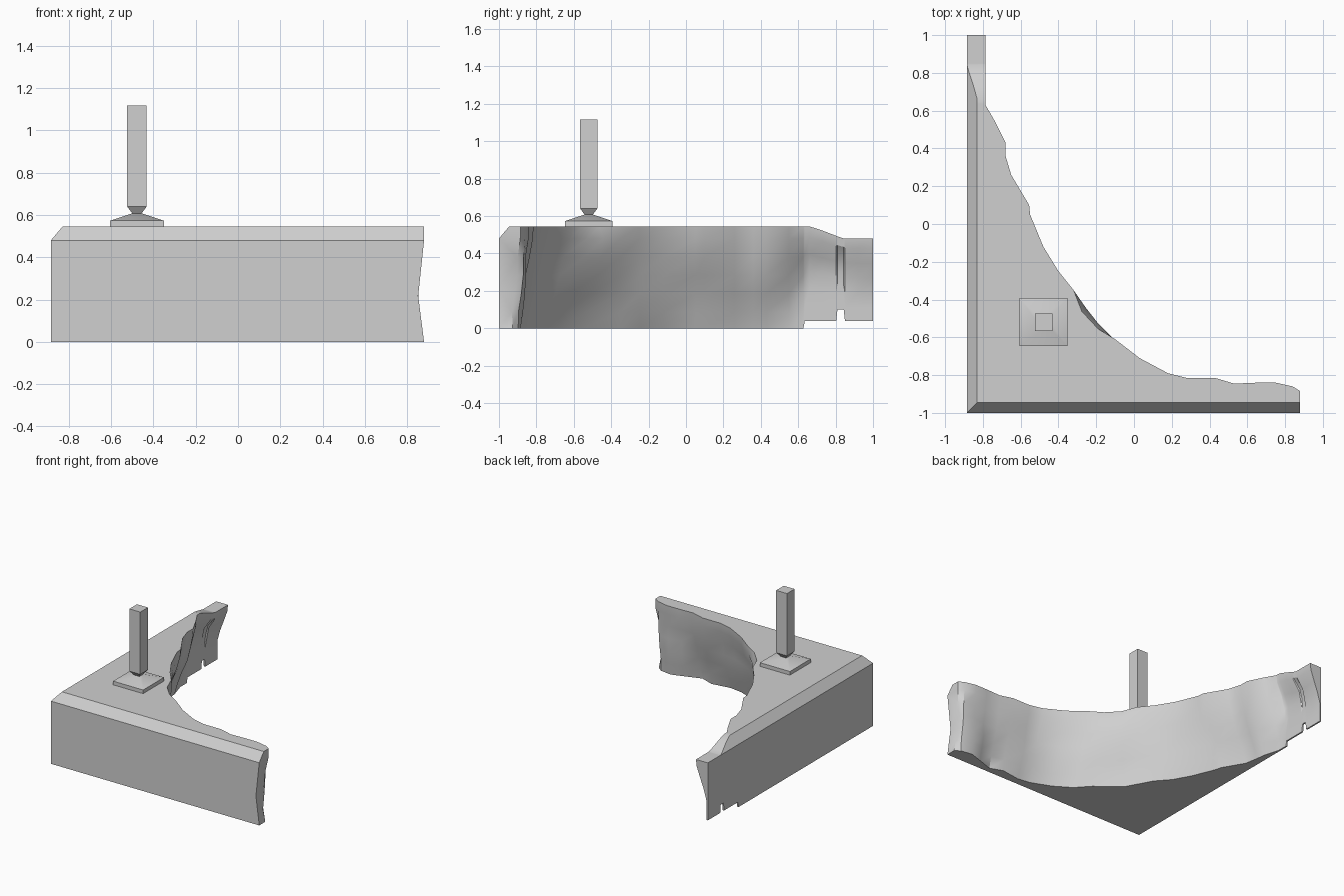
import bpy, bmesh
from mathutils import Vector, noise

cube = bpy.data.objects.get("Cube")
if cube:
    bpy.data.objects.remove(cube)

grey = bpy.data.materials.new("plain grey")
grey.use_nodes = True
grey.diffuse_color = (0.63, 0.63, 0.63, 1)
grey.node_tree.nodes["Principled BSDF"].inputs["Base Color"].default_value = (0.63, 0.63, 0.63, 1)

LEFT, FRONT, TOP, SHOULDER, CHAMFER = -0.885, -1.0, 0.545, 0.48, 0.055


def skin(name, rings, smooth_angle):
    """Join a row of closed rings into one capped solid."""
    bm = bmesh.new()
    rows = [[bm.verts.new(p) for p in ring] for ring in rings]
    n = len(rows[0])
    for a, b in zip(rows, rows[1:]):
        for i in range(n):
            j = (i + 1) % n
            bm.faces.new((a[i], a[j], b[j], b[i]))
    bm.faces.new(rows[0])
    bm.faces.new(rows[-1])
    bmesh.ops.remove_doubles(bm, verts=bm.verts, dist=0.0005)
    bmesh.ops.triangulate(bm, faces=[f for f in bm.faces if len(f.verts) > 4])
    bmesh.ops.recalc_face_normals(bm, faces=bm.faces)
    mesh = bpy.data.meshes.new(name)
    bm.to_mesh(mesh)
    bm.free()
    mesh.materials.append(grey)
    obj = bpy.data.objects.new(name, mesh)
    bpy.context.collection.objects.link(obj)
    bpy.ops.object.select_all(action='DESELECT')
    obj.select_set(True)
    bpy.context.view_layer.objects.active = obj
    bpy.ops.object.shade_smooth_by_angle(angle=smooth_angle)


# Corner slab: rough inner edge, followed from the back end to the right end
edge = [(-0.785, y) for y in (1, 0.92, 0.85, 0.843, 0.81, 0.803, 0.73, 0.66, 0.635, 0.628)]
edge += [(-0.74, 0.55), (-0.68, 0.43), (-0.68, 0.36), (-0.65, 0.26), (-0.555, 0.1),
         (-0.55, 0.05), (-0.48, -0.12), (-0.4, -0.25), (-0.32, -0.35), (-0.25, -0.44),
         (-0.19, -0.52), (-0.1, -0.61), (0.03, -0.71), (0.18, -0.79), (0.28, -0.815),
         (0.43, -0.815), (0.53, -0.845), (0.65, -0.84), (0.75, -0.84), (0.84, -0.86),
         (0.88, -0.885)]
CORNER = edge.index((-0.25, -0.44))


def section(i, x, y):
    # The back end is lower, lifted off the ground and has a small notch
    top = TOP - (TOP - SHOULDER) * min(1, max(0, (y - 0.67) / 0.17))
    bottom = 0 if y < 0.63 else 0.1 if 0.805 < y < 0.845 else 0.04
    inset = CHAMFER * (top - SHOULDER) / (TOP - SHOULDER)
    ox = LEFT if i <= CORNER else x
    oy = FRONT if i >= CORNER else y
    ix = inset if i <= CORNER else 0
    iy = inset if i >= CORNER else 0
    outer, inner = Vector((ox, oy, 0)), Vector((x, y, 0))
    thickness = (outer - inner).length
    inward = (outer - inner).normalized()
    z_at = lambda f: bottom + (top - bottom) * f
    ring = [Vector((ox, oy, z)) for z in (bottom, z_at(0.4), SHOULDER)]
    ring += [Vector((ox + ix, oy + iy, top))]
    # Inner face undercut towards the ground, with chips
    undercut = 0.15 - 0.12 * min(1, max(0, (x - 0.1) / 0.7))
    for f in (1, 0.88, 0.7, 0.52, 0.34, 0.16, 0):
        p = inner + Vector((0, 0, z_at(f)))
        chip = max(0, 0.012 + 0.04 * noise.noise(p * 4.5))
        if f == 1:
            chip = 0.035 if i in (CORNER, CORNER + 1) else 0
        elif f == 0.88:
            chip = 0
        amount = chip + undercut * (1 - f) ** 1.5
        ring.append(p + inward * min(amount, thickness - 0.012))
    # Right end is hollowed at mid height
    if x > 0.86:
        for p in ring:
            p.x -= 0.028 * max(0, 1 - ((p.z - 0.23) / 0.23) ** 2)
    return ring


skin("corner_slab", [section(i, x, y) for i, (x, y) in enumerate(edge)], 0.5)


# Square foot and post standing on the slab
def square_stack(name, profile, cx=-0.478, cy=-0.52):
    skin(name, [[(cx + sx * h, cy + sy * h, z)
                 for sx, sy in ((-1, -1), (1, -1), (1, 1), (-1, 1))] for h, z in profile], 0.6)


square_stack("post_foot", [(0.127, 0.54), (0.127, 0.573), (0.02, 0.609)])
square_stack("post", [(0.02, 0.605), (0.046, 0.64), (0.046, 1.117)])
